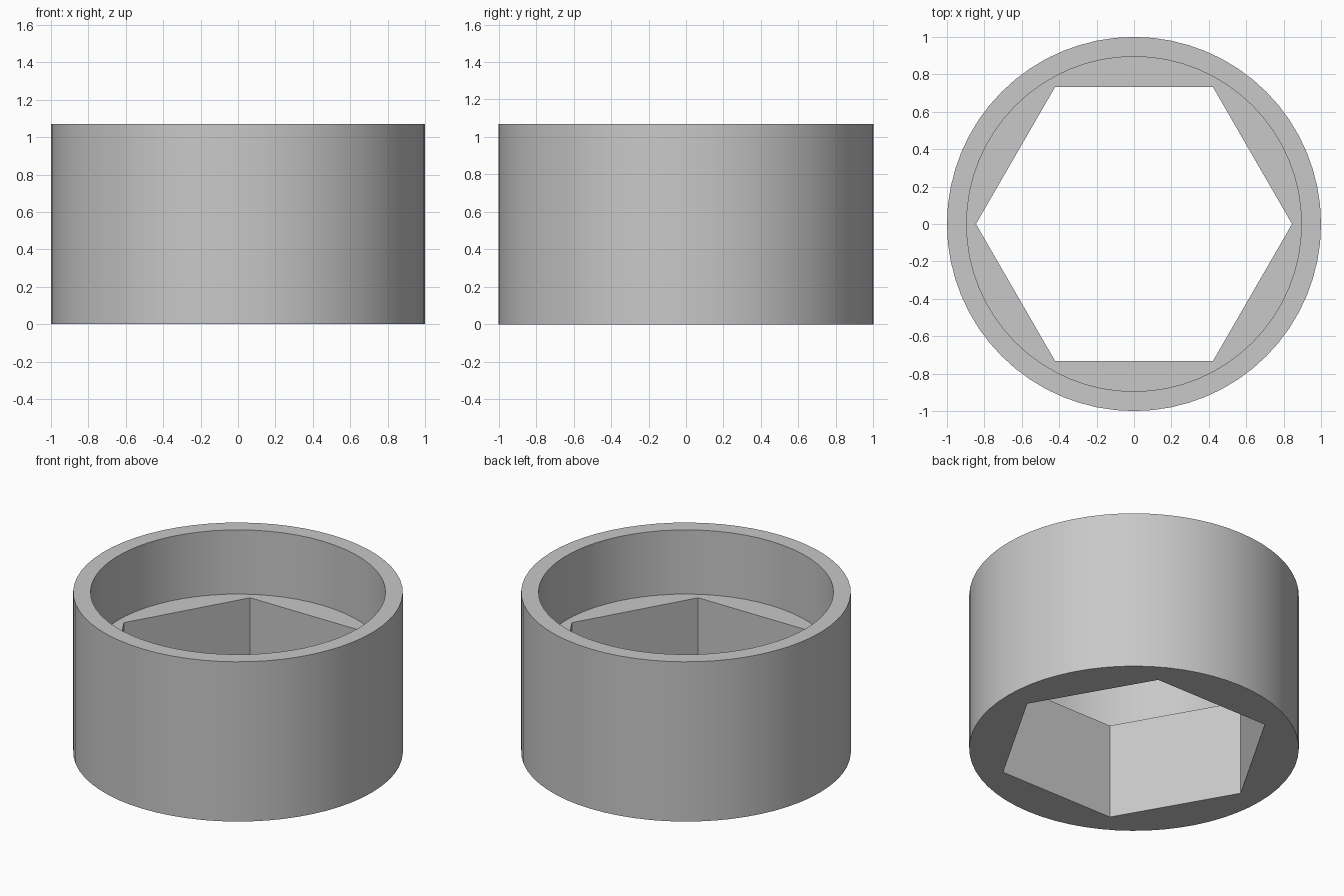
import bpy
import math

RADIUS, HEIGHT = 1.0, 1.07
BORE_RADIUS, LEDGE_Z = 0.895, 0.64
HEX_RADIUS = 0.845
SEGMENTS = 64

cube = bpy.data.objects.get("Cube")
if cube:
    bpy.data.objects.remove(cube, do_unlink=True)

grey = bpy.data.materials.new("plain grey")
grey.use_nodes = True
colour = (0.58, 0.58, 0.58, 1.0)
grey.diffuse_color = colour
grey.node_tree.nodes["Principled BSDF"].inputs["Base Color"].default_value = colour


def prism(name, sides, radius, bottom, top, turn=0.0):
    """Upright prism between two heights, with a corner on the x axis after the turn."""
    bpy.ops.mesh.primitive_cylinder_add(
        vertices=sides, radius=radius, depth=top - bottom,
        location=(0, 0, (top + bottom) / 2), rotation=(0, 0, turn))
    obj = bpy.context.object
    obj.name = name
    bpy.ops.object.transform_apply(location=True, rotation=True, scale=True)
    obj.data.materials.append(grey)
    return obj


# Round outer body
body = prism("socket_ring", SEGMENTS, RADIUS, 0, HEIGHT)

# Round counterbore from above, then the hexagonal hole through the floor
cutters = [
    prism("round_bore_cutter", SEGMENTS, BORE_RADIUS, LEDGE_Z, HEIGHT + 0.2),
    prism("hex_hole_cutter", 6, HEX_RADIUS, -0.2, HEIGHT + 0.3, math.radians(30)),
]

bpy.ops.object.select_all(action="DESELECT")
body.select_set(True)
bpy.context.view_layer.objects.active = body
for cutter in cutters:
    cutter.hide_render = True
    cut = body.modifiers.new(cutter.name, "BOOLEAN")
    cut.operation = "DIFFERENCE"
    cut.solver = "EXACT"
    cut.object = cutter
    bpy.ops.object.modifier_apply(modifier=cut.name)
    bpy.data.objects.remove(cutter, do_unlink=True)

# Smooth round walls, crisp rims and hexagon corners
bpy.ops.object.shade_smooth_by_angle(angle=math.radians(30))
